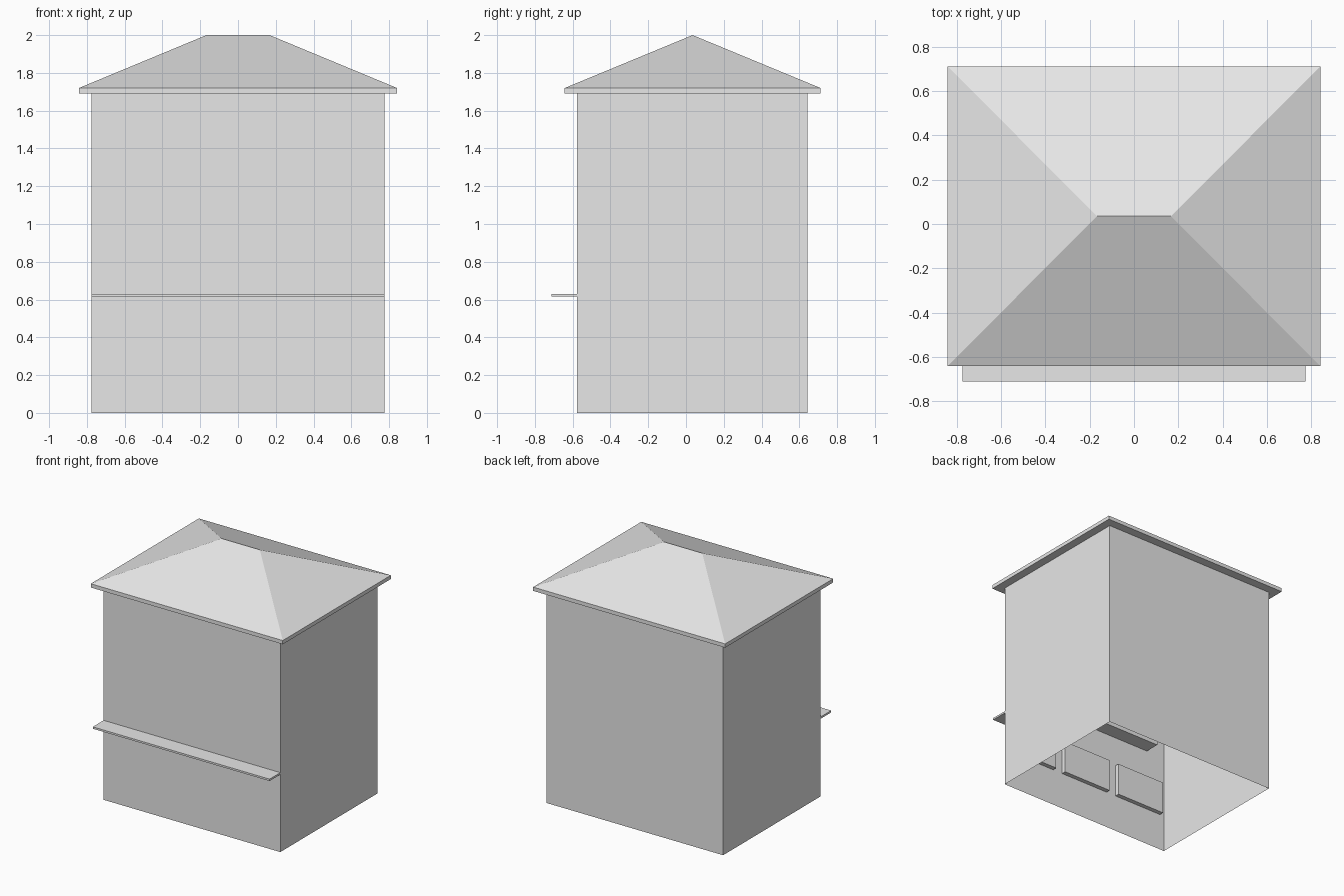
import bpy, bmesh

if "Cube" in bpy.data.objects:
    bpy.data.objects.remove(bpy.data.objects["Cube"])

grey = bpy.data.materials.new("plain grey")
grey.diffuse_color = (0.8, 0.8, 0.8, 1)
grey.use_nodes = True
grey.node_tree.nodes["Principled BSDF"].inputs["Base Color"].default_value = grey.diffuse_color

# main outline of the booth
HALF_X, FRONT, BACK = 0.775, -0.577, 0.642
EAVE_LOW, EAVE_TOP = 1.69, 1.72


def finish(name, bm):
    bmesh.ops.recalc_face_normals(bm, faces=bm.faces)
    mesh = bpy.data.meshes.new(name)
    bm.to_mesh(mesh)
    bm.free()
    mesh.materials.append(grey)
    obj = bpy.data.objects.new(name, mesh)
    bpy.context.collection.objects.link(obj)
    return obj


def box(name, low, high, open_side=None):
    """Box between two corners; open_side(normal) picks faces to leave out."""
    bm = bmesh.new()
    bmesh.ops.create_cube(bm, size=1)
    for v in bm.verts:
        v.co = [lo + (c + 0.5) * (hi - lo) for c, lo, hi in zip(v.co, low, high)]
    if open_side:
        bm.normal_update()
        gone = [f for f in bm.faces if open_side(f.normal)]
        bmesh.ops.delete(bm, geom=gone, context='FACES')
    return finish(name, bm)


# thin walls, open at the bottom and closed above by the roof
box("walls", (-HALF_X, FRONT, 0), (HALF_X, BACK, EAVE_LOW),
    lambda n: abs(n.z) > 0.5)

# hipped roof on a shallow eave slab
bm = bmesh.new()
rx, y0, y1, ridge = 0.842, -0.642, 0.712, 0.167
ym = (y0 + y1) / 2
corners = [(-rx, y0), (rx, y0), (rx, y1), (-rx, y1)]
low = [bm.verts.new((x, y, EAVE_LOW)) for x, y in corners]
top = [bm.verts.new((x, y, EAVE_TOP)) for x, y in corners]
left = bm.verts.new((-ridge, ym, 2))
right = bm.verts.new((ridge, ym, 2))
bm.faces.new(low)
for i in range(4):
    j = (i + 1) % 4
    bm.faces.new((low[i], low[j], top[j], top[i]))
bm.faces.new((top[0], top[1], right, left))
bm.faces.new((top[1], top[2], right))
bm.faces.new((top[2], top[3], left, right))
bm.faces.new((top[3], top[0], left))
finish("hipped_roof", bm)

# counter shelf along the front
box("counter_shelf", (-HALF_X, -0.712, 0.615), (HALF_X, FRONT, 0.63))

# three raised panels inside the front wall, below the counter
for i, cx in enumerate((-0.52, 0, 0.52)):
    box(f"inner_panel_{i + 1}", (cx - 0.217, FRONT, 0.30),
        (cx + 0.217, FRONT + 0.035, 0.56), lambda n: n.y < -0.5)

# serving window box inside the front wall, above the counter
box("window_box", (-0.61, FRONT, 0.80), (0.61, FRONT + 0.12, 1.5),
    lambda n: n.y < -0.5)
